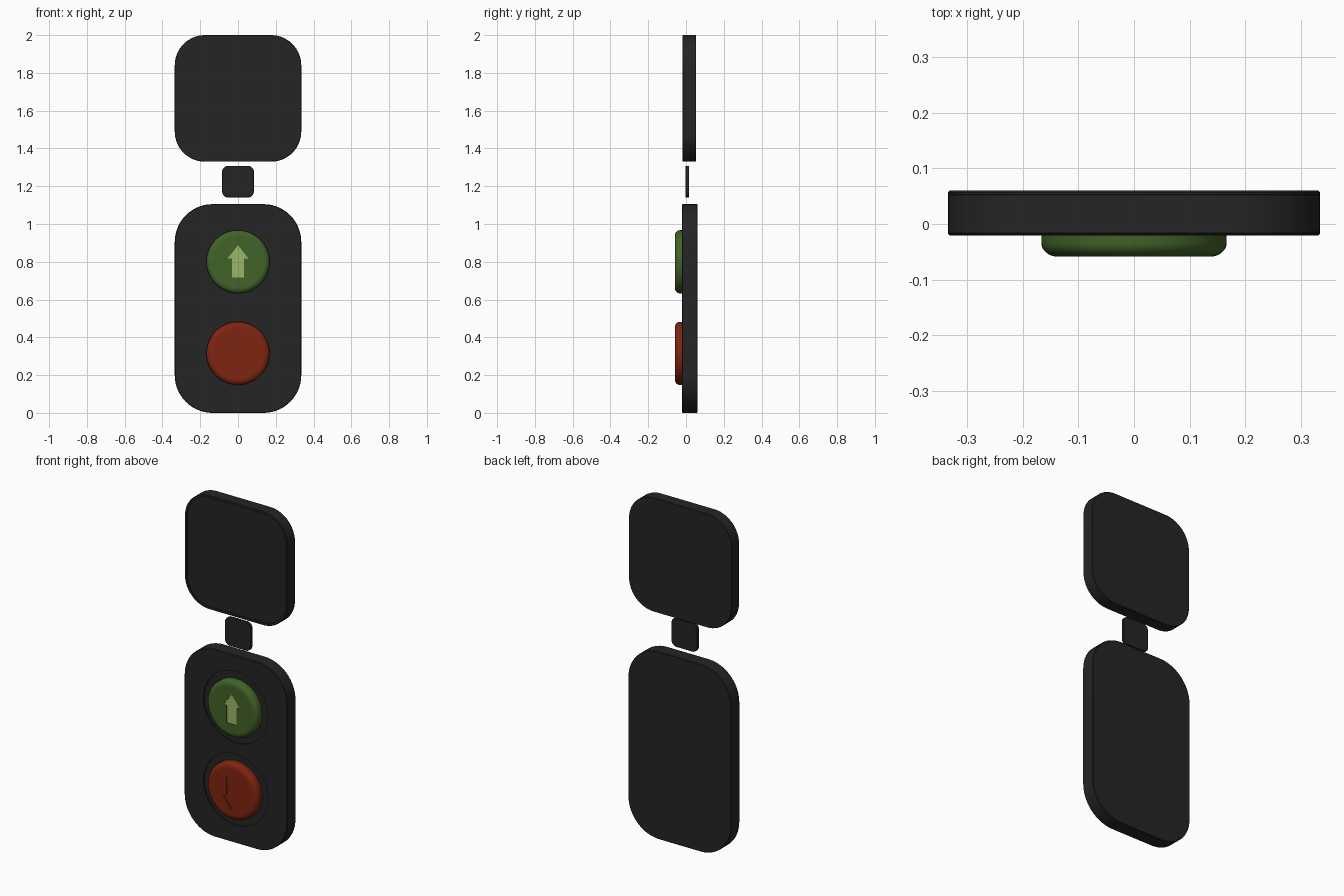
import bpy, bmesh, math

if "Cube" in bpy.data.objects:
    bpy.data.objects.remove(bpy.data.objects["Cube"])

def material(name, rgb):
    m = bpy.data.materials.new(name)
    m.diffuse_color = (*rgb, 1)
    m.use_nodes = True
    m.node_tree.nodes["Principled BSDF"].inputs["Base Color"].default_value = m.diffuse_color
    return m

BLACK = material("charcoal", (0.018, 0.018, 0.019))
GREEN = material("green", (0.055, 0.125, 0.021))
LIME = material("pale green", (0.33, 0.47, 0.14))
RED = material("red", (0.215, 0.018, 0.005))

def rounded_rect(hw, z0, z1, r, n=14):
    pts = []
    for k, (cx, cz) in enumerate([(hw - r, z1 - r), (r - hw, z1 - r),
                                  (r - hw, z0 + r), (hw - r, z0 + r)]):
        for i in range(n + 1):
            a = math.pi / 2 * (k + i / n)
            pts.append((cx + r * math.cos(a), cz + r * math.sin(a)))
    return pts

def circle(r, cz, n=64):
    return [(r * math.cos(2 * math.pi * i / n), cz + r * math.sin(2 * math.pi * i / n))
            for i in range(n)]

def arrow(tip, neck, tail, head_w, shaft_w):
    right = [(shaft_w, tail), (shaft_w, neck), (head_w, neck)]
    return right + [(0, tip)] + [(-x, z) for x, z in reversed(right)]

def loft(name, rings, mat):
    """Closed solid through a list of (outline, y) rings."""
    bm = bmesh.new()
    loops = [[bm.verts.new((x, y, z)) for x, z in pts] for pts, y in rings]
    for a, b in zip(loops, loops[1:]):
        n = len(a)
        for i in range(n):
            bm.faces.new((a[i], a[(i + 1) % n], b[(i + 1) % n], b[i]))
    bm.faces.new(loops[0])
    bm.faces.new(loops[-1])
    bmesh.ops.recalc_face_normals(bm, faces=bm.faces)
    me = bpy.data.meshes.new(name)
    bm.to_mesh(me)
    bm.free()
    me.materials.append(mat)
    ob = bpy.data.objects.new(name, me)
    bpy.context.collection.objects.link(ob)
    return ob

def cut(ob, outline, floor):
    """Sink an outline into the front of a part, down to y = floor."""
    cutter = loft("cutter", [(outline, -0.2), (outline, floor)], ob.data.materials[0])
    mod = ob.modifiers.new("cut", 'BOOLEAN')
    mod.operation, mod.solver, mod.object = 'DIFFERENCE', 'EXACT', cutter
    bpy.context.view_layer.update()
    dg = bpy.context.evaluated_depsgraph_get()
    me = bpy.data.meshes.new_from_object(ob.evaluated_get(dg))
    ob.modifiers.clear()
    ob.data = me
    bpy.data.objects.remove(cutter)

def smooth(ob):
    bpy.ops.object.select_all(action='DESELECT')
    ob.select_set(True)
    bpy.context.view_layer.objects.active = ob
    bpy.ops.object.shade_smooth_by_angle(angle=math.radians(30))
    for p in ob.data.polygons:
        if abs(p.normal.y) > 0.999:
            p.use_smooth = False

def plate(name, hw, z0, z1, r, y0, y1, e=0.003):
    big = rounded_rect(hw, z0, z1, r)
    small = rounded_rect(hw - e, z0 + e, z1 - e, r - e)
    return loft(name, [(small, y0), (big, y0 + e), (big, y1 - e), (small, y1)], BLACK)

# Square upper panel with a thin raised rim
upper = plate("upper_panel", 0.335, 1.33, 2.0, 0.16, -0.018, 0.054, 0.002)
cut(upper, rounded_rect(0.322, 1.343, 1.987, 0.147), -0.011)
smooth(upper)

# Small connecting tab
smooth(plate("small_tab", 0.084, 1.14, 1.308, 0.032, -0.002, 0.017, 0.002))

# Button panel with two shallow round recesses
panel = plate("button_panel", 0.335, 0.0, 1.105, 0.20, -0.021, 0.06)
for cz in (0.8, 0.315):
    cut(panel, circle(0.21, cz), -0.014)
smooth(panel)

# Rounded buttons with engraved arrows
def button(name, cz, mat, arrow_pts):
    rings = [(circle(0.167, cz), 0.0)]
    for i in range(9):
        a = math.pi / 2 * i / 8
        rings.append((circle(0.137 + 0.03 * math.cos(a), cz), -0.034 - 0.025 * math.sin(a)))
    ob = loft(name, rings, mat)
    cut(ob, arrow_pts, -0.054)
    smooth(ob)

up = arrow(0.888, 0.817, 0.716, 0.055, 0.033)
down = arrow(0.212, 0.287, 0.398, 0.058, 0.034)
button("up_button", 0.8, GREEN, up)
button("down_button", 0.315, RED, down)

# Pale inlay in the up arrow
loft("up_arrow_inlay", [(up, -0.056), (up, -0.0535)], LIME)
